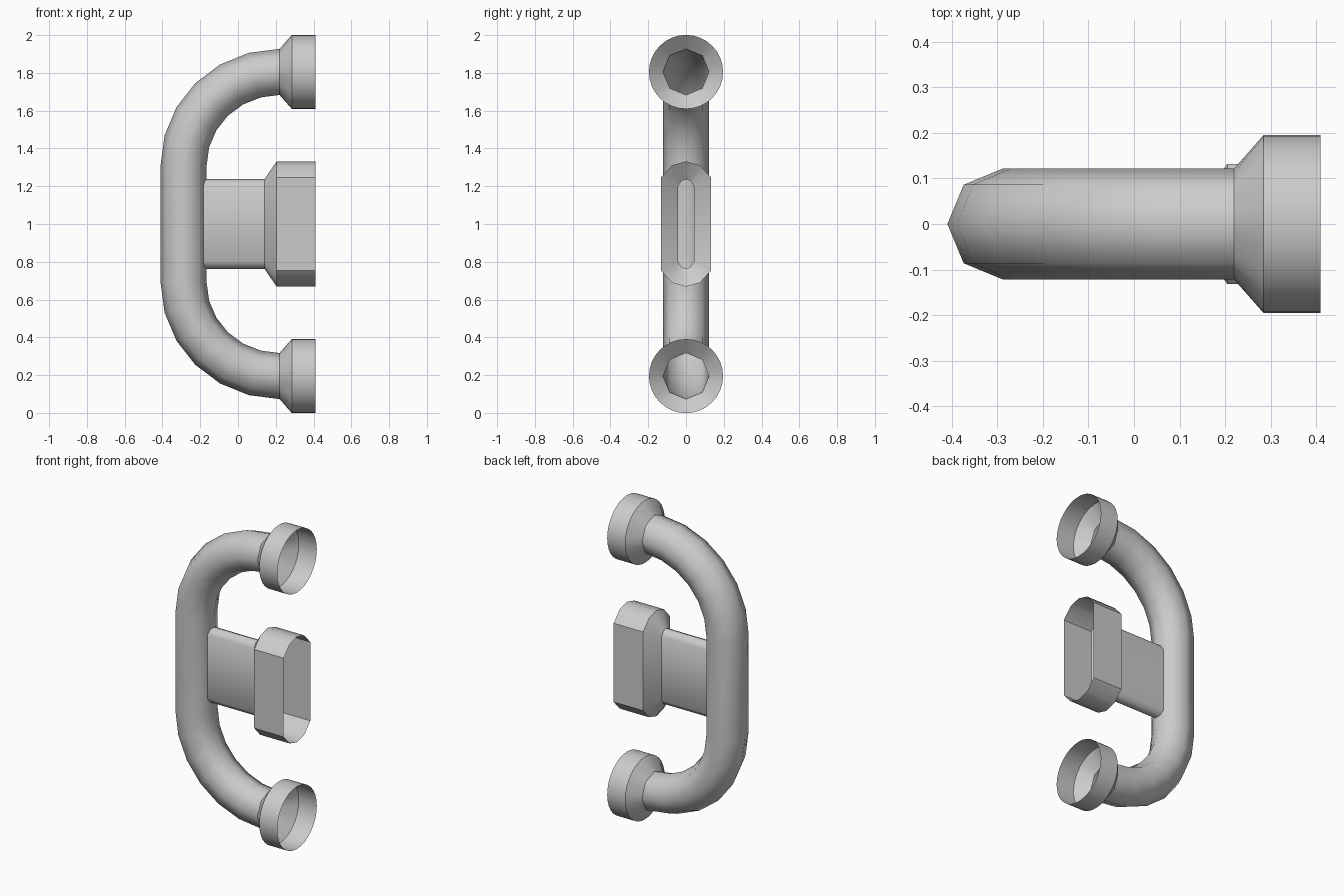
import bpy, bmesh
from math import sin, cos, pi, radians
from mathutils import Vector

cube = bpy.data.objects.get("Cube")
if cube:
    bpy.data.objects.remove(cube)

# One plain grey for the whole handle
grey = bpy.data.materials.new("grey metal")
grey.use_nodes = True
grey.diffuse_color = (0.6, 0.6, 0.6, 1)
grey.node_tree.nodes["Principled BSDF"].inputs["Base Color"].default_value = grey.diffuse_color


def loft(name, rings, smooth_angle):
    """Open-ended skin through rings of equal point count."""
    bm = bmesh.new()
    loops = [[bm.verts.new(p) for p in ring] for ring in rings]
    n = len(loops[0])
    for a, b in zip(loops, loops[1:]):
        for i in range(n):
            j = (i + 1) % n
            bm.faces.new((a[i], a[j], b[j], b[i]))
    bmesh.ops.recalc_face_normals(bm, faces=bm.faces)
    mesh = bpy.data.meshes.new(name)
    bm.to_mesh(mesh)
    bm.free()
    mesh.materials.append(grey)
    ob = bpy.data.objects.new(name, mesh)
    bpy.context.collection.objects.link(ob)
    bpy.ops.object.select_all(action="DESELECT")
    ob.select_set(True)
    bpy.context.view_layer.objects.active = ob
    bpy.ops.object.shade_smooth_by_angle(angle=radians(smooth_angle))
    return ob


TUBE = 0.122      # tube radius
END_X = 0.22      # where tube meets the cups
BACK_X = 0.41     # mounting plane
BEND = 0.31       # half height of straight grip
RX, RZ = 0.508, 0.495

# Bent octagonal grip tube: upper bend, straight grip, lower bend
rings = []
for side in (1, -1):
    for k in range(7):
        a = pi / 12 * (k if side > 0 else 6 - k)
        centre = Vector((END_X - RX * sin(a), 0, 1 + side * (BEND + RZ * cos(a))))
        normal = Vector((-sin(a), 0, side * cos(a)))
        rings.append([centre + normal * TUBE * cos(t) + Vector((0, TUBE * sin(t), 0))
                      for t in (i * pi / 4 for i in range(8))])
loft("grip_tube", rings, 50)


# Round mounting cups: octagonal throat widening to a round open rim
def cup_ring(x, z, radius, octagonal=False):
    pts = []
    for i in range(32):
        t = i * pi / 16
        r = radius
        if octagonal:
            r *= cos(pi / 8) / cos(t % (pi / 4) - pi / 8)
        pts.append((x, r * sin(t), z + r * cos(t)))
    return pts


for name, side in (("upper_cup", 1), ("lower_cup", -1)):
    z = 1 + side * (BEND + RZ)
    loft(name, [cup_ring(END_X, z, TUBE, True),
                cup_ring(0.285, z, 0.196),
                cup_ring(BACK_X, z, 0.196)], 35)


# Long rounded outline shared by the centre web and its flange
def slot_ring(x, half_width, straight, cap):
    arch = [(1, 0), (0.56, 0.75), (0, 1), (-0.56, 0.75), (-1, 0)]
    return [(x, s * half_width * u, 1 + s * (straight + cap * v))
            for s in (1, -1) for u, v in arch]


web = (0.042, 0.2, 0.037)
flange = (0.132, 0.247, 0.085)
loft("centre_web", [slot_ring(-0.2, *web), slot_ring(0.14, *web)], 50)
loft("centre_flange", [slot_ring(0.14, *web), slot_ring(0.205, *flange),
                       slot_ring(BACK_X, *flange)], 35)
